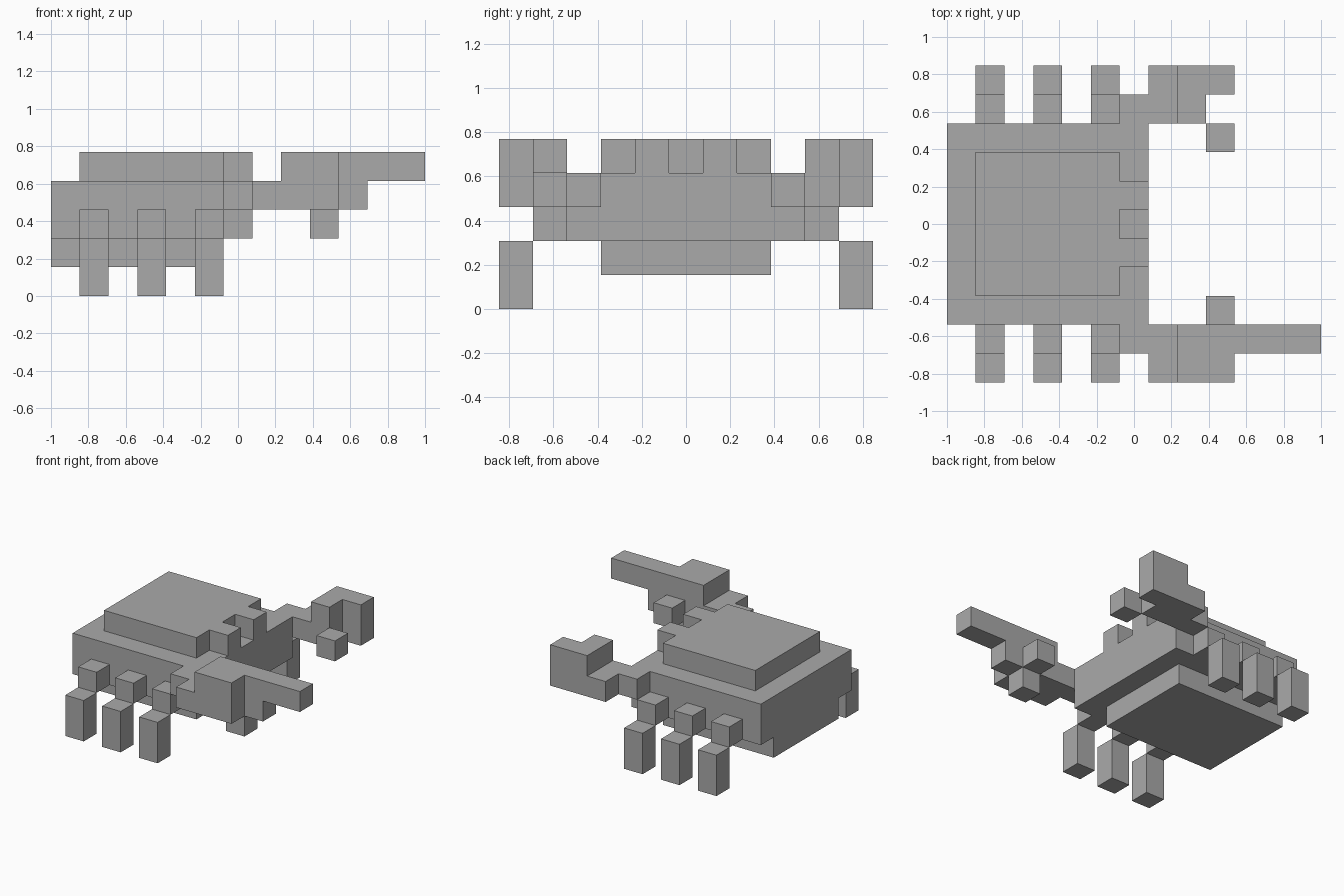
import bpy, bmesh
from mathutils import Vector

cube = bpy.data.objects.get("Cube")
if cube:
    bpy.data.objects.remove(cube, do_unlink=True)

UNIT = 2 / 13                      # edge of one building block
ORIGIN = Vector((-6.5, -5.5, 0))   # grid corner, in blocks

grey = bpy.data.materials.new("plain_grey")
grey.use_nodes = True
grey.diffuse_color = (0.4, 0.4, 0.4, 1)
grey.node_tree.nodes["Principled BSDF"].inputs["Base Color"].default_value = (0.4, 0.4, 0.4, 1)

parts = {}


def part(name, *boxes):
    """Register a part made of boxes, each given as x, y and z block ranges."""
    parts[name] = {(x, y, z) for xr, yr, zr in boxes
                   for x in range(*xr) for y in range(*yr) for z in range(*zr)}


def flip(span):
    """Mirror a y range to the other side of the body."""
    return (11 - span[1], 11 - span[0])


# Body layers and eyes
part("body", ((0, 7), (2, 9), (2, 4)))
part("belly", ((0, 6), (3, 8), (1, 2)))
part("shell_top", ((1, 6), (3, 8), (4, 5)))
for name, y in (("front_eye", (4, 5)), ("back_eye", (6, 7))):
    part(name, ((6, 7), y, (4, 5)))

# Legs and arms, mirrored front to back
for side, m in (("front", lambda s: s), ("back", flip)):
    for n, x in enumerate((1, 3, 5), 1):
        part(f"{side}_hip_{n}", ((x, x + 1), m((1, 2)), (2, 3)))
        part(f"{side}_shin_{n}", ((x, x + 1), m((0, 1)), (0, 2)))
    part(f"{side}_arm", ((6, 7), m((1, 2)), (3, 4)), ((7, 8), m((0, 2)), (3, 4)))
    part(f"{side}_claw_knob", ((9, 10), m((2, 3)), (3, 4)))

# Large front claw with a long finger, smaller hooked back claw
part("front_claw", ((8, 10), (0, 2), (3, 5)))
part("front_claw_finger", ((10, 13), (1, 2), (4, 5)), ((10, 11), (1, 2), (3, 4)))
part("front_claw_thumb", ((9, 10), (1, 2), (2, 3)))
part("back_claw", ((8, 9), (9, 11), (3, 5)), ((9, 10), (10, 11), (3, 5)))

filled = set().union(*parts.values())


def build(name, cells):
    """Skin the exposed sides of a part and merge its flat areas."""
    bm = bmesh.new()
    for cell in cells:
        for axis in range(3):
            for side in (0, 1):
                step = [0, 0, 0]
                step[axis] = 2 * side - 1
                if tuple(c + s for c, s in zip(cell, step)) in filled:
                    continue
                u, v = (axis + 1) % 3, (axis + 2) % 3
                corners = []
                for du, dv in ((0, 0), (1, 0), (1, 1), (0, 1)):
                    p = Vector(cell)
                    p[axis] += side
                    p[u] += du
                    p[v] += dv
                    corners.append(bm.verts.new((p + ORIGIN) * UNIT))
                bm.faces.new(corners if side else corners[::-1])
    bmesh.ops.remove_doubles(bm, verts=bm.verts, dist=0.001)
    bmesh.ops.dissolve_limit(bm, angle_limit=0.01, verts=bm.verts, edges=bm.edges)
    mesh = bpy.data.meshes.new(name)
    bm.to_mesh(mesh)
    bm.free()
    mesh.materials.append(grey)
    bpy.context.collection.objects.link(bpy.data.objects.new(name, mesh))


for name, cells in parts.items():
    build(name, cells)
